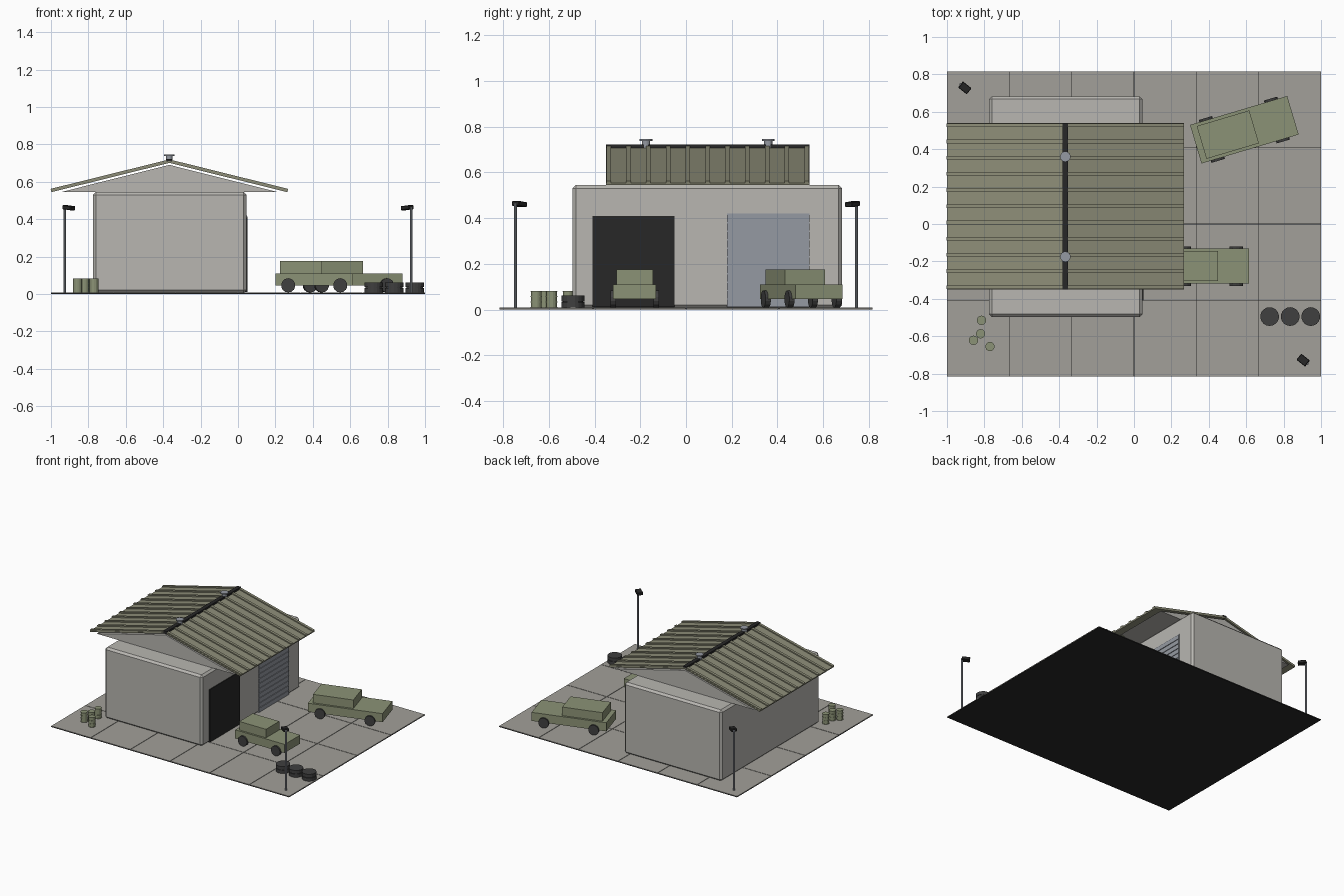
import bpy, bmesh
from math import radians, atan2, hypot, cos, sin
from mathutils import Matrix, Vector

if "Cube" in bpy.data.objects:
    bpy.data.objects.remove(bpy.data.objects["Cube"])

def mat(name, r, g, b):
    m = bpy.data.materials.new(name)
    m.diffuse_color = (r, g, b, 1)
    m.use_nodes = True
    m.node_tree.nodes["Principled BSDF"].inputs["Base Color"].default_value = m.diffuse_color
    return m

CONCRETE = mat("concrete", .36, .35, .32)
WALL = mat("wall", .48, .47, .44)
OLIVE = mat("olive", .26, .29, .18)
ROOF = mat("roof_sheet", .27, .27, .19)
DARK = mat("dark", .02, .02, .02)
RUBBER = mat("rubber", .05, .05, .05)
STEEL = mat("steel", .3, .32, .36)

def finish(name, bm, m, bevel=0):
    me = bpy.data.meshes.new(name)
    bm.to_mesh(me)
    bm.free()
    me.materials.append(m)
    ob = bpy.data.objects.new(name, me)
    bpy.context.collection.objects.link(ob)
    if bevel:
        mod = ob.modifiers.new("bevel", 'BEVEL')
        mod.width, mod.segments = bevel, 1
    return ob

def add_box(bm, lo, hi, M=Matrix()):
    lo, hi = Vector(lo), Vector(hi)
    T = M @ Matrix.Translation((lo + hi) / 2) @ Matrix.Diagonal((*(hi - lo), 1))
    bmesh.ops.create_cube(bm, size=1, matrix=T)

def box(name, lo, hi, m, M=Matrix(), bevel=0):
    bm = bmesh.new()
    add_box(bm, lo, hi, M)
    return finish(name, bm, m, bevel)

def add_cyl(bm, r, z0, z1, M=Matrix(), n=16):
    bmesh.ops.create_cone(bm, cap_ends=True, segments=n, radius1=r, radius2=r, depth=z1 - z0,
                          matrix=M @ Matrix.Translation((0, 0, (z0 + z1) / 2)))

def at(x, y, z=0, angle=0):
    return Matrix.Translation((x, y, z)) @ Matrix.Rotation(angle, 4, 'Z')

# Paved yard: dark bed with 6 x 4 concrete tiles
box("yard_bed", (-1, -.815, 0), (1, .815, .005), DARK)
bm = bmesh.new()
for i in range(6):
    for j in range(4):
        x, y = -1 + i / 3, -.815 + j * .4075
        g = .002
        add_box(bm, (x + g * (i > 0), y + g * (j > 0), .001),
                (x + 1 / 3 - g * (i < 5), y + .4075 - g * (j < 3), .008))
finish("yard_tiles", bm, CONCRETE)

# Garage walls with chamfered edges
box("garage_walls", (-.775, -.497, .005), (.045, .683, .545), WALL, bevel=.015)

# Open doorway and roller shutter on the right face
box("open_doorway", (.03, -.41, .01), (.051, -.05, .41), DARK)
box("shutter_back", (.03, .18, .01), (.047, .54, .42), STEEL)
bm = bmesh.new()
for i in range(11):
    z = .012 + i * .037
    add_box(bm, (.04, .18, z), (.052, .54, z + .031))
finish("shutter_slats", bm, STEEL)

# Gable prism under the roof
Y0, Y1, RX = -.35, .54, -.367
bm = bmesh.new()
f = bm.faces.new([bm.verts.new((x, Y0 + .003, z)) for x, z in ((-.945, .545), (.211, .545), (RX, .69))])
ext = bmesh.ops.extrude_face_region(bm, geom=[f])
bmesh.ops.translate(bm, vec=(0, Y1 - Y0 - .006, 0), verts=[v for v in ext['geom'] if isinstance(v, bmesh.types.BMVert)])
bmesh.ops.recalc_face_normals(bm, faces=bm.faces)
finish("gable", bm, WALL)

# Two sloped roof sheets with standing ribs
run, rise = .633, .157
L, a = hypot(run, rise), atan2(rise, run)
sheets, ribs = bmesh.new(), bmesh.new()
for s in (0, radians(180)):
    M = at(RX, 0, .711, s) @ Matrix.Rotation(a, 4, 'Y')
    ya, yb = (Y0, Y1) if s == 0 else (-Y1, -Y0)
    add_box(sheets, (0, ya, -.010), (L, yb, 0), M)
    for i in range(11):
        y = ya + .012 + i * (yb - ya - .024) / 10
        add_box(ribs, (0, y - .010, -.002), (L, y + .010, .008), M)
finish("roof_sheets", sheets, ROOF)
finish("roof_ribs", ribs, ROOF)
box("ridge_cap", (RX - .015, Y0, .7), (RX + .015, Y1, .721), DARK)

# Ridge vents
for y in (.36, -.175):
    bm = bmesh.new()
    add_cyl(bm, .018, .70, .738, at(RX, y))
    add_cyl(bm, .028, .738, .746, at(RX, y))
    finish("roof_vent", bm, STEEL)

# Vehicles: body, cabin and four wheels
def vehicle(name, x, y, angle, length, width):
    M = at(x, y, 0, angle)
    box(name + "_body", (-length / 2, -width / 2, .045), (length / 2, width / 2, .11), OLIVE, M)
    box(name + "_cabin", (-.44 * length, -.425 * width, .11), (.1 * length, .425 * width, .175), OLIVE, M)
    bm = bmesh.new()
    for sx in (-1, 1):
        for sy in (-1, 1):
            W = M @ Matrix.Translation((sx * length * .335, sy * width / 2, .046)) @ Matrix.Rotation(radians(90), 4, 'X')
            add_cyl(bm, .038, -.012, .012, W, 14)
    finish(name + "_wheels", bm, RUBBER)

vehicle("small_car", .4075, -.225, 0, .415, .188)
vehicle("truck", .59, .504, radians(16.6), .542, .215)

# Stacks of two tyres
for x in (.725, .835, .945):
    bm = bmesh.new()
    for k in range(2):
        add_cyl(bm, .05, .008 + k * .028, .033 + k * .028, at(x, -.495), 18)
    add_cyl(bm, .044, .01, .058, at(x, -.495), 18)
    finish("tyre_stack", bm, RUBBER)

# Fuel drums with raised hoops
for x, y in ((-.815, -.515), (-.82, -.587), (-.858, -.622), (-.77, -.655)):
    bm = bmesh.new()
    add_cyl(bm, .0235, .006, .081, at(x, y), 14)
    for z in (.008, .031, .055, .078):
        add_cyl(bm, .025, z, z + .004, at(x, y), 14)
    finish("drum", bm, OLIVE)

# Yard lamps in two opposite corners, heads turned to the centre
for s in (1, -1):
    x, y = s * .927, -s * .746
    bm = bmesh.new()
    add_cyl(bm, .007, .005, .465, at(x, y), 8)
    finish("lamp_pole", bm, STEEL)
    M = at(x, y, .464, atan2(-y, -x)) @ Matrix.Rotation(radians(6), 4, 'Y')
    box("lamp_head", (0, -.021, -.011), (.058, .021, .011), DARK, M, bevel=.003)
